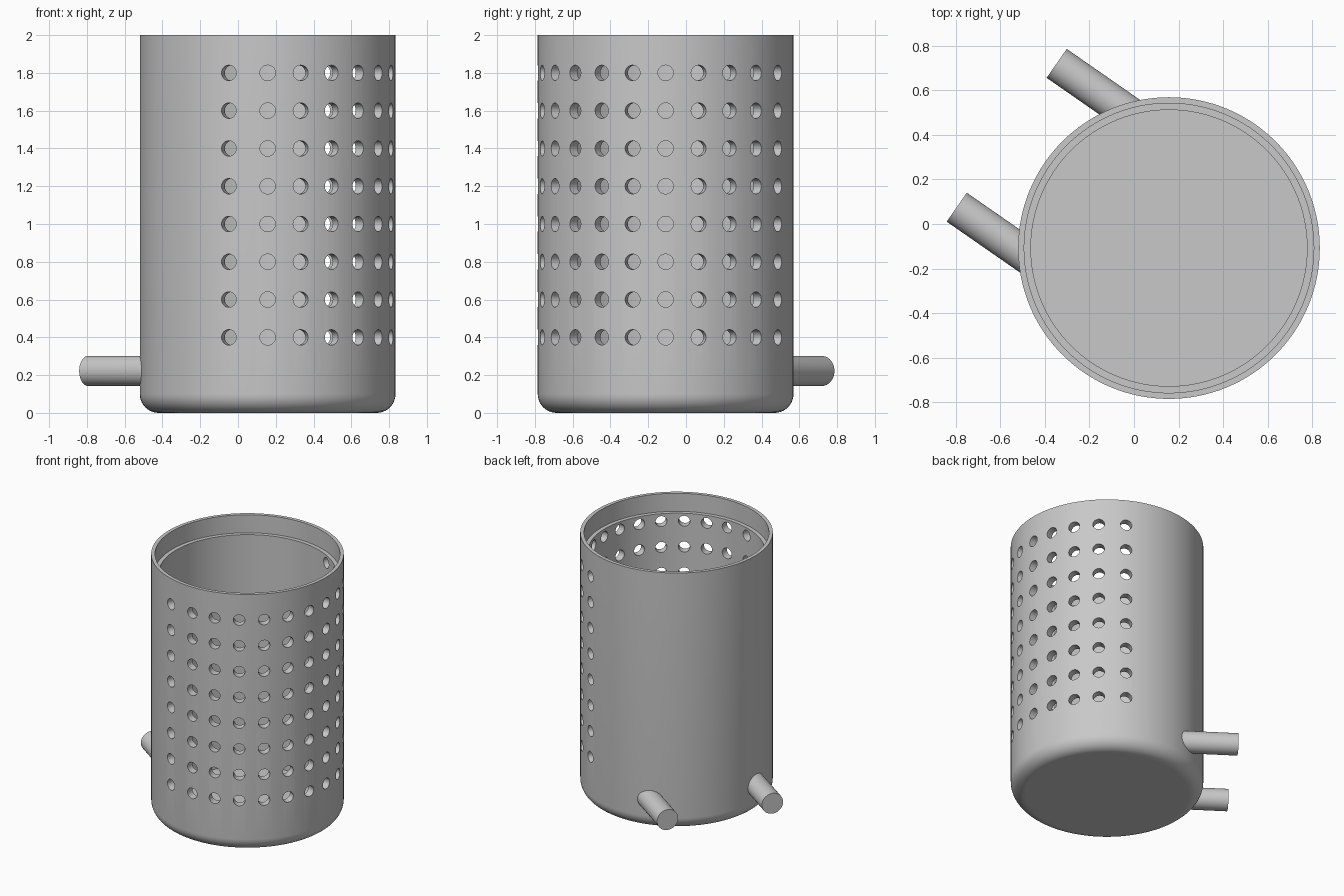
import bpy, bmesh, math
from mathutils import Matrix, Vector

if "Cube" in bpy.data.objects:
    bpy.data.objects.remove(bpy.data.objects["Cube"])

CX, CY = 0.157, -0.108            # axis of the cup
R_OUT, R_LIP, R_IN = 0.677, 0.65, 0.62
FILLET = 0.1
PIPE_DIR = math.radians(145.2)

grey = bpy.data.materials.new("grey")
grey.diffuse_color = (0.58, 0.58, 0.58, 1)
grey.use_nodes = True
grey.node_tree.nodes["Principled BSDF"].inputs["Base Color"].default_value = grey.diffuse_color


def make_object(name, bm):
    bmesh.ops.recalc_face_normals(bm, faces=bm.faces)
    mesh = bpy.data.meshes.new(name)
    bm.to_mesh(mesh)
    bm.free()
    obj = bpy.data.objects.new(name, mesh)
    obj.location = (CX, CY, 0)
    bpy.context.collection.objects.link(obj)
    mesh.materials.append(grey)
    return obj


def activate(obj):
    bpy.ops.object.select_all(action='DESELECT')
    obj.select_set(True)
    bpy.context.view_layer.objects.active = obj


def smooth(obj):
    activate(obj)
    bpy.ops.object.shade_smooth_by_angle(angle=math.radians(30))


# Cup: turned profile with rounded base, thin wall and stepped rim
profile = [(0, 0), (R_OUT - FILLET - 0.01, 0)]
for i in range(11):
    a = math.radians(-90 + 9 * i)
    profile.append((R_OUT - FILLET + FILLET * math.cos(a), FILLET + FILLET * math.sin(a)))
profile += [(R_OUT, 2), (R_LIP, 2), (R_LIP, 1.86), (R_IN, 1.86), (R_IN, 0.06), (0, 0.06)]
bm = bmesh.new()
verts = [bm.verts.new((r, 0, z)) for r, z in profile]
edges = [bm.edges.new(pair) for pair in zip(verts, verts[1:])]
bmesh.ops.spin(bm, geom=verts + edges, cent=(0, 0, 0), axis=(0, 0, 1),
               angle=math.tau, steps=128)
bmesh.ops.remove_doubles(bm, verts=bm.verts, dist=1e-4)
cup = make_object("cup", bm)

# Hole cutters: radial pegs in 12 columns and 8 rows
angles = [-107.7] + [-90 + 15 * i for i in range(10)] + [61.5]
bm = bmesh.new()
for deg in angles:
    for row in range(8):
        m = (Matrix.Rotation(math.radians(deg), 4, 'Z')
             @ Matrix.Translation((0.65, 0, 0.4 + 0.2 * row))
             @ Matrix.Rotation(math.pi / 2, 4, 'Y'))
        bmesh.ops.create_cone(bm, cap_ends=True, segments=24, radius1=0.041,
                              radius2=0.041, depth=0.2, matrix=m)
cutter = make_object("hole_cutter", bm)
cutter.hide_render = True

# Drill the holes
activate(cup)
mod = cup.modifiers.new("holes", 'BOOLEAN')
mod.operation = 'DIFFERENCE'
mod.solver = 'EXACT'
mod.object = cutter
bpy.ops.object.modifier_apply(modifier=mod.name)
bpy.data.objects.remove(cutter, do_unlink=True)
smooth(cup)


# Pipes: parallel solid rods whose inner end follows the wall
def pipe(name, offset):
    along = Vector((math.cos(PIPE_DIR), math.sin(PIPE_DIR), 0))
    side = Vector((along.y, -along.x, 0))
    bm = bmesh.new()
    inner, outer = [], []
    n, r = 48, 0.079
    for i in range(n):
        a = math.tau * i / n
        s = offset + r * math.cos(a)
        base = side * s + Vector((0, 0, 0.222 + r * math.sin(a)))
        inner.append(bm.verts.new(base + along * math.sqrt(0.65 ** 2 - s * s)))
        outer.append(bm.verts.new(base + along * 0.887))
    for i in range(n):
        j = (i + 1) % n
        bm.faces.new((inner[i], inner[j], outer[j], outer[i]))
    bm.faces.new(outer)
    bm.faces.new(inner[::-1])
    smooth(make_object(name, bm))


pipe("back_pipe", 0.393)
pipe("left_pipe", -0.393)
